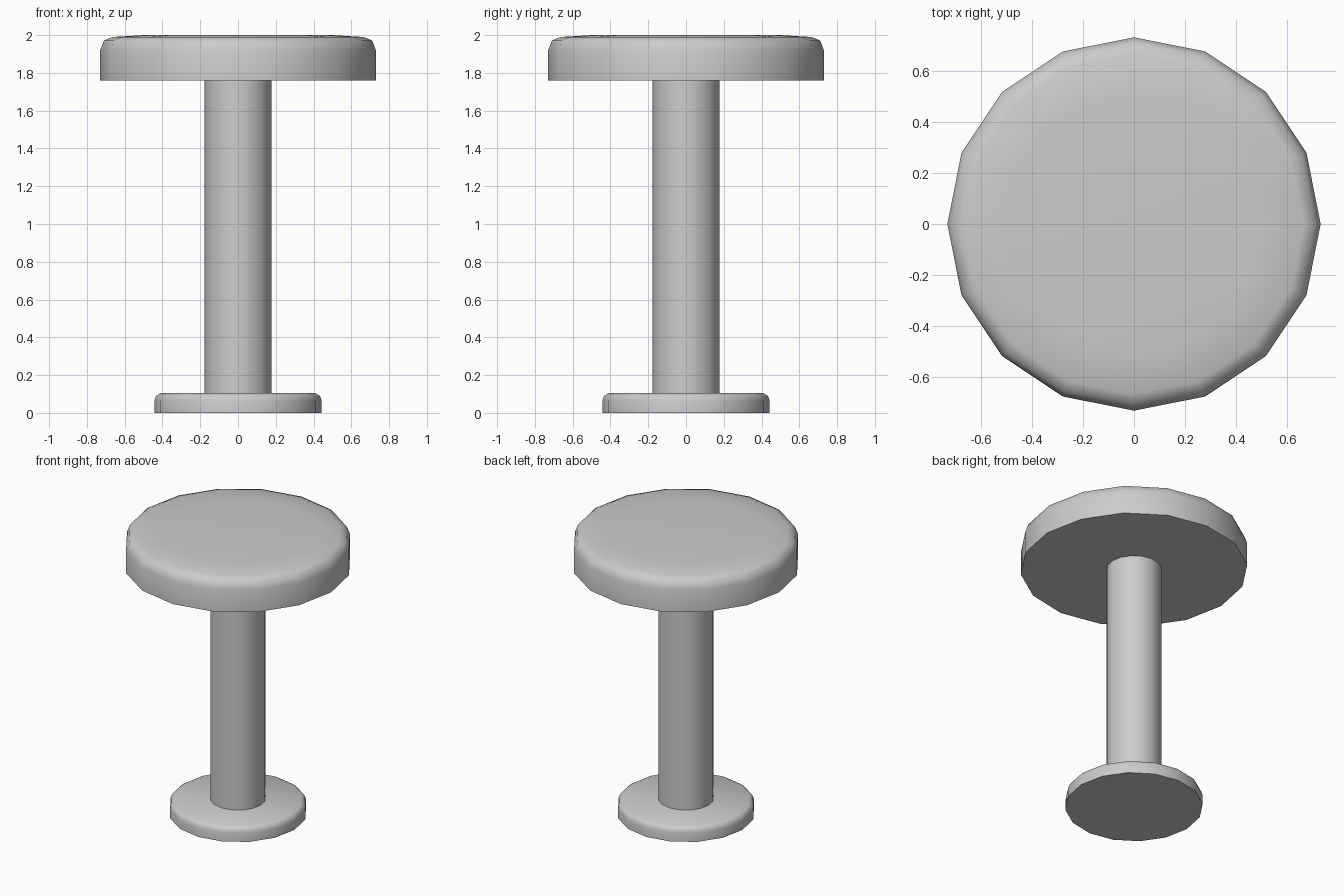
import bpy
import bmesh
import math

cube = bpy.data.objects.get("Cube")
if cube:
    bpy.data.objects.remove(cube, do_unlink=True)

SIDES = 16

grey = bpy.data.materials.new("plain grey")
grey.use_nodes = True
colour = (0.6, 0.6, 0.6, 1)
grey.diffuse_color = colour
grey.node_tree.nodes["Principled BSDF"].inputs["Base Color"].default_value = colour


def lathe(name, profile):
    """Turn a list of (radius, height) points, bottom to top, into a closed solid."""
    bm = bmesh.new()
    rings = []
    for radius, z in profile:
        ring = []
        for i in range(SIDES):
            a = math.tau * i / SIDES
            ring.append(bm.verts.new((radius * math.cos(a), radius * math.sin(a), z)))
        rings.append(ring)
    for low, high in zip(rings, rings[1:]):
        for i in range(SIDES):
            j = (i + 1) % SIDES
            bm.faces.new((low[i], low[j], high[j], high[i]))
    bm.faces.new(rings[0][::-1])
    bm.faces.new(rings[-1])
    mesh = bpy.data.meshes.new(name)
    bm.to_mesh(mesh)
    bm.free()
    mesh.materials.append(grey)
    obj = bpy.data.objects.new(name, mesh)
    bpy.context.collection.objects.link(obj)
    bpy.ops.object.select_all(action="DESELECT")
    obj.select_set(True)
    bpy.context.view_layer.objects.active = obj
    bpy.ops.object.shade_smooth_by_angle(angle=math.radians(60))
    return obj


# Base disc with a rounded upper rim
lathe("base", [(0.443, 0), (0.443, 0.065), (0.434, 0.09), (0.41, 0.104)])

# Upright column
lathe("column", [(0.178, 0.09), (0.178, 1.77)])

# Thick seat with a rounded rim and a barely domed top
lathe("seat", [(0.73, 1.76), (0.73, 1.92), (0.71, 1.972),
               (0.665, 1.99), (0.5, 2.0)])
